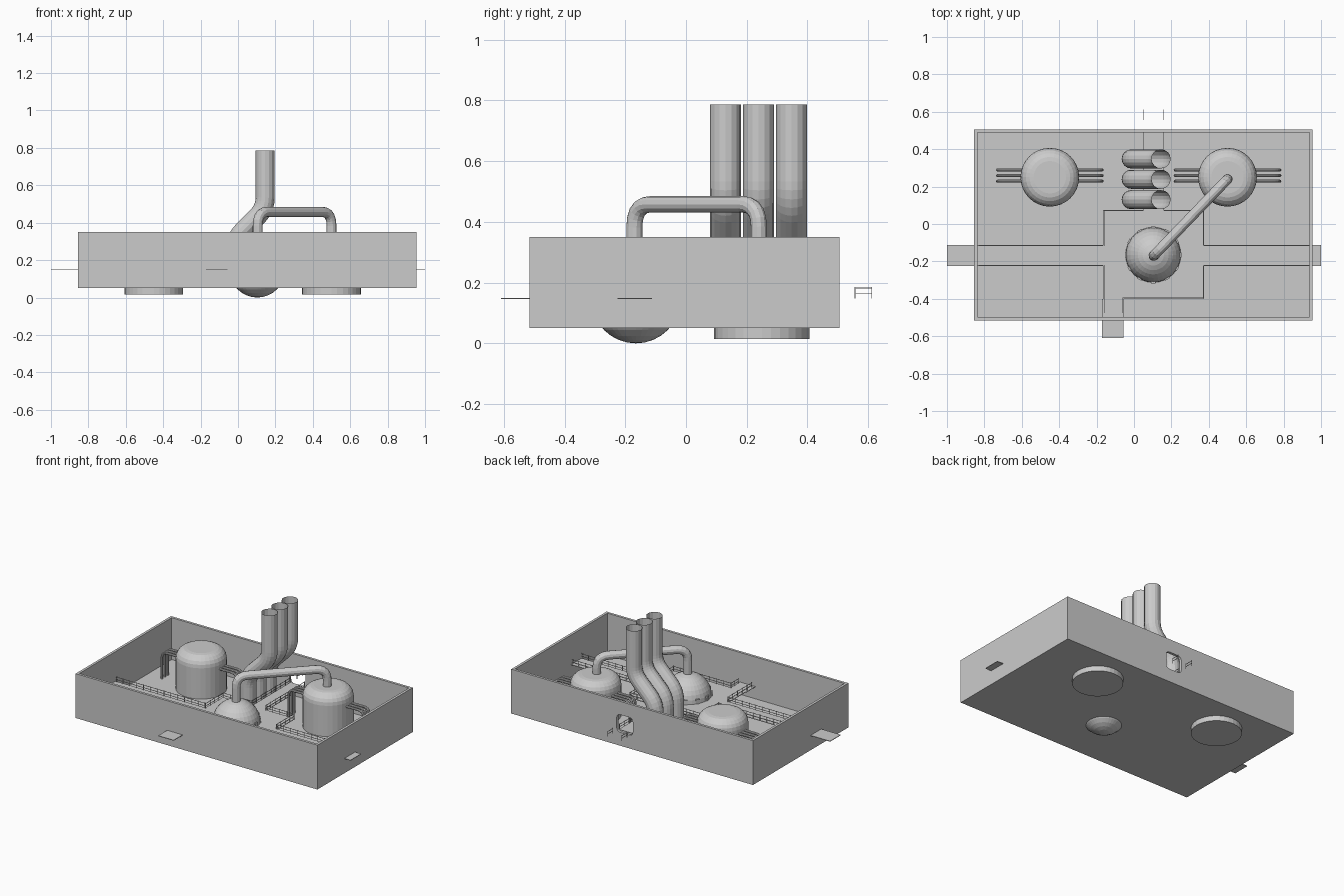
import bpy, bmesh, math
from mathutils import Vector, Matrix

if "Cube" in bpy.data.objects:
    bpy.data.objects.remove(bpy.data.objects["Cube"])

DECK_Z = 0.148


def finish(bm, name):
    bmesh.ops.recalc_face_normals(bm, faces=bm.faces)
    mesh = bpy.data.meshes.new(name)
    bm.to_mesh(mesh)
    bm.free()
    obj = bpy.data.objects.new(name, mesh)
    bpy.context.collection.objects.link(obj)
    return obj


def add_box(bm, lo, hi):
    lo, hi = Vector(lo), Vector(hi)
    m = Matrix.Translation((lo + hi) / 2) @ Matrix.Diagonal((*(hi - lo), 1))
    return bmesh.ops.create_cube(bm, size=1, matrix=m)["verts"]


def fillet(pts, cut, steps=5):
    """Round the inner corners of a path with quadratic arcs."""
    pts = [Vector(p) for p in pts]
    out = [pts[0]]
    for a, b, c in zip(pts, pts[1:], pts[2:]):
        p = b + (a - b).normalized() * cut
        q = b + (c - b).normalized() * cut
        for i in range(steps + 1):
            t = i / steps
            out.append(p * (1 - t) ** 2 + b * 2 * t * (1 - t) + q * t * t)
    return out + [pts[-1]]


def add_tube(bm, path, r, normal, sides):
    """Sweep an open ring along a planar path with mitred joints."""
    n, rings = Vector(normal).normalized(), []
    for i, p in enumerate(path):
        d0 = (p - path[max(i - 1, 0)]).normalized()
        d1 = (path[min(i + 1, len(path) - 1)] - p).normalized()
        t = (d0 + d1).normalized()
        side = t.cross(n) / t.dot(d1 if i == 0 else d0)
        rings.append([bm.verts.new(p + r * (math.cos(a) * n + math.sin(a) * side))
                      for a in (math.tau * k / sides for k in range(sides))])
    for u, v in zip(rings, rings[1:]):
        for k in range(sides):
            j = (k + 1) % sides
            bm.faces.new((u[k], u[j], v[j], v[k]))


# open-topped enclosure
bm = bmesh.new()
add_box(bm, (-0.855, -0.515, 0.05), (0.955, 0.505, 0.35))
bmesh.ops.delete(bm, geom=[f for f in bm.faces if f.calc_center_median().z > 0.34],
                 context="FACES_ONLY")
enclosure = finish(bm, "enclosure")
for f in enclosure.data.polygons:          # keep normals pointing out of the tray
    if f.normal.dot(f.center - Vector((0.05, -0.005, 0.2))) < 0:
        f.flip()
shell = enclosure.modifiers.new("walls", "SOLIDIFY")
shell.thickness, shell.offset, shell.use_even_offset = 0.017, -1, True

# rounded doorway cut through the back wall
bm = bmesh.new()
add_box(bm, (0.045, 0.44, 0.14), (0.165, 0.56, 0.26))
bmesh.ops.bevel(bm, geom=[e for e in bm.edges
                          if abs(e.verts[0].co.y - e.verts[1].co.y) > 0.05],
                offset=0.025, segments=4, profile=0.5, affect="EDGES")
cutter = finish(bm, "doorway_cutter")
cutter.hide_render = True
door = enclosure.modifiers.new("doorway", "BOOLEAN")
door.operation, door.object, door.solver = "DIFFERENCE", cutter, "EXACT"
bpy.context.view_layer.objects.active = enclosure
for m in ("walls", "doorway"):
    bpy.ops.object.modifier_apply(modifier=m)
bpy.data.objects.remove(cutter)

# walkway decks: central platform and four arms
decks = {
    "platform": (-0.165, -0.40, 0.375, 0.075),
    "left_walkway_outer": (-1.0, -0.225, -0.375, -0.112),
    "left_walkway_inner": (-0.375, -0.225, -0.165, -0.112),
    "right_walkway": (0.375, -0.225, 1.0, -0.112),
    "front_walkway": (-0.17, -0.61, -0.055, -0.40),
    "back_walkway": (0.05, 0.075, 0.16, 0.49),
}
for name, (x0, y0, x1, y1) in decks.items():
    bm = bmesh.new()
    add_box(bm, (x0, y0, DECK_Z - 0.002), (x1, y1, DECK_Z + 0.002))
    finish(bm, name)

# railings: posts plus two bars along each deck edge
runs = [((-0.83, -0.117), (-0.165, -0.117)), ((-0.83, -0.22), (-0.165, -0.22)),
        ((0.375, -0.117), (0.935, -0.117)), ((0.375, -0.22), (0.935, -0.22)),
        ((-0.16, -0.117), (-0.16, 0.07)), ((-0.16, -0.475), (-0.16, -0.22)),
        ((0.37, -0.117), (0.37, 0.07)), ((0.37, -0.395), (0.37, -0.22)),
        ((-0.06, -0.395), (0.37, -0.395)), ((-0.06, -0.475), (-0.06, -0.395)),
        ((-0.16, 0.07), (0.05, 0.07)), ((0.16, 0.07), (0.37, 0.07)),
        ((0.052, 0.075), (0.052, 0.485)), ((0.158, 0.075), (0.158, 0.485)),
        ((0.052, 0.557), (0.052, 0.612)), ((0.158, 0.557), (0.158, 0.612))]
bm = bmesh.new()
h = 0.0013
for a, b in runs:
    a, b = Vector(a), Vector(b)
    count = max(1, round((b - a).length / 0.052))
    for i in range(count + 1):
        p = a.lerp(b, i / count)
        add_box(bm, (p.x - h, p.y - h, DECK_Z), (p.x + h, p.y + h, 0.186))
    for z in (0.165, 0.182):
        add_box(bm, (a.x - h, a.y - h, z - h), (b.x + h, b.y + h, z + h))
finish(bm, "railings")

# two storage tanks with rounded tops and three side pipes each way
for name, cx in (("left", -0.45), ("right", 0.5)):
    bm = bmesh.new()
    bmesh.ops.create_cone(bm, cap_ends=True, segments=32, radius1=0.157, radius2=0.157,
                          depth=0.33, matrix=Matrix.Translation((cx, 0.25, 0.18)))
    bmesh.ops.bevel(bm, geom=[e for e in bm.edges if all(v.co.z > 0.34 for v in e.verts)],
                    offset=0.07, segments=5, profile=0.5, affect="EDGES")
    finish(bm, name + "_tank")
    bm = bmesh.new()
    for s in (-1, 1):
        for y in (0.229, 0.259, 0.289):
            path = fillet([(cx + s * 0.12, y, 0.247), (cx + s * 0.28, y, 0.247),
                           (cx + s * 0.28, y, 0.055)], 0.04)
            add_tube(bm, path, 0.008, (0, 1, 0), 8)
    finish(bm, name + "_tank_pipes")

# spherical vessel with a ring of lugs at deck level
centre = Vector((0.103, -0.165, 0.148))
bm = bmesh.new()
bmesh.ops.create_uvsphere(bm, u_segments=32, v_segments=16, radius=0.148,
                          matrix=Matrix.Translation(centre))
finish(bm, "sphere_vessel")
bm = bmesh.new()
for i in range(12):
    m = (Matrix.Translation(centre + Vector((0, 0, 0.018)))
         @ Matrix.Rotation(math.tau * i / 12, 4, "Z")
         @ Matrix.Translation((0.145, 0, 0)) @ Matrix.Diagonal((0.014, 0.026, 0.03, 1)))
    bmesh.ops.create_cube(bm, size=1, matrix=m)
finish(bm, "sphere_lugs")

# transfer pipe from the sphere to the right tank
a, b = Vector((0.105, -0.17, 0)), Vector((0.5, 0.24, 0))
path = fillet([a + Vector((0, 0, 0.28)), a + Vector((0, 0, 0.458)),
               b + Vector((0, 0, 0.458)), b + Vector((0, 0, 0.33))], 0.075)
bm = bmesh.new()
add_tube(bm, path, 0.027, (b - a).cross(Vector((0, 0, 1))), 12)
finish(bm, "transfer_pipe")

# three offset chimneys, open at the top
for i, y in enumerate((0.13, 0.239, 0.348)):
    path = fillet([(-0.015, y, 0.055), (-0.015, y, 0.315),
                   (0.145, y, 0.475), (0.145, y, 0.787)], 0.06)
    bm = bmesh.new()
    add_tube(bm, path, 0.051, (0, 1, 0), 16)
    finish(bm, f"chimney_{i + 1}")
